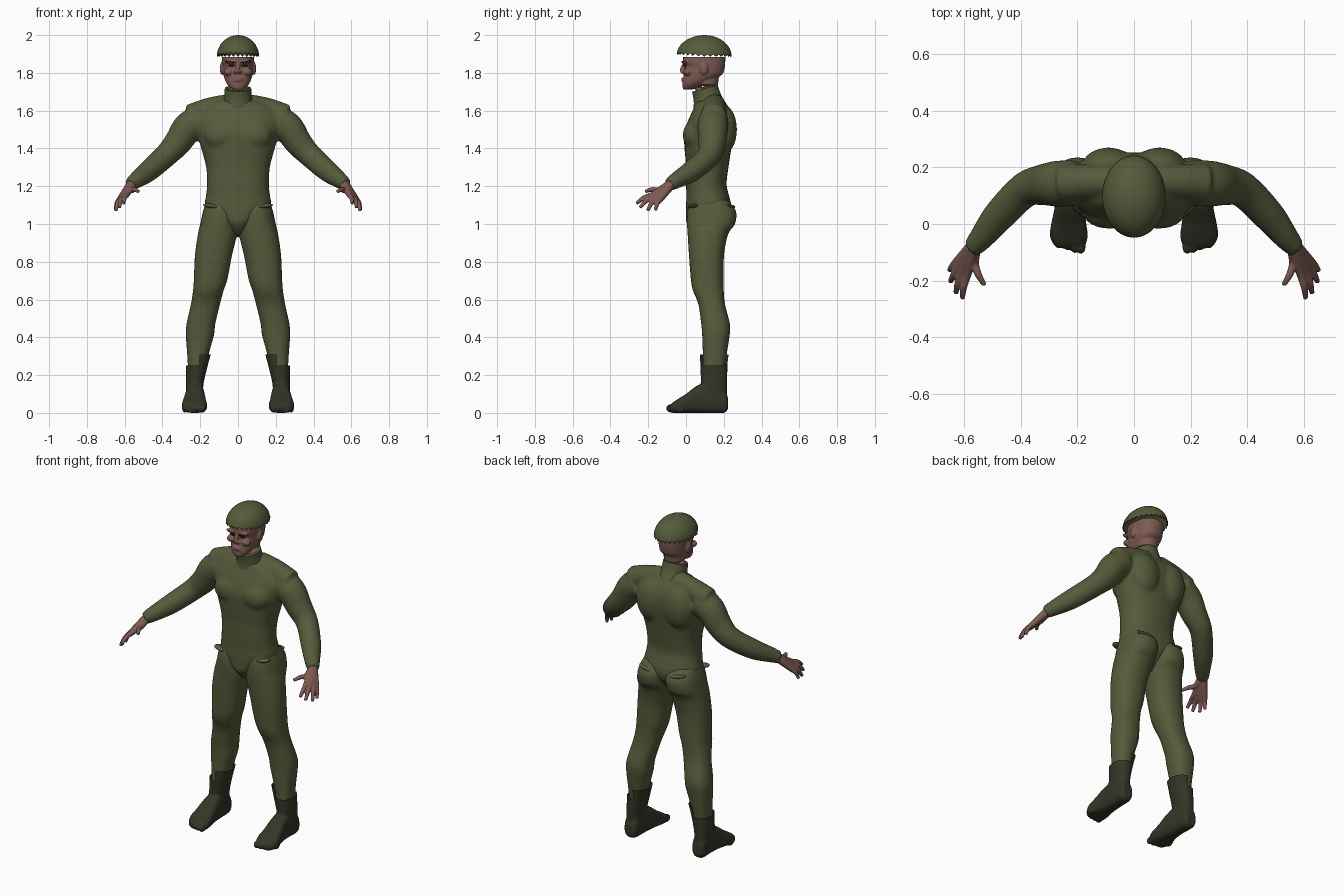
import bpy, bmesh, math
from mathutils import Vector, Matrix

if "Cube" in bpy.data.objects:
    bpy.data.objects.remove(bpy.data.objects["Cube"], do_unlink=True)


def material(name, rgb):
    mat = bpy.data.materials.new(name)
    mat.use_nodes = True
    mat.diffuse_color = (*rgb, 1)
    bsdf = next(n for n in mat.node_tree.nodes if n.type == 'BSDF_PRINCIPLED')
    bsdf.inputs["Base Color"].default_value = (*rgb, 1)
    bsdf.inputs["Roughness"].default_value = 0.8
    return mat


GREEN = material("olive green", (0.09, 0.105, 0.043))
LEATHER = material("dark boot green", (0.034, 0.036, 0.02))
SKIN = material("brown skin", (0.21, 0.105, 0.085))
DARK = material("dark brown", (0.03, 0.016, 0.012))


def spline(rows, steps=5):
    """Smooth interpolation through rows of numbers."""
    out = []
    for i in range(len(rows) - 1):
        quad = [rows[max(0, min(len(rows) - 1, i + k))] for k in (-1, 0, 1, 2)]
        for s in range(steps):
            t = s / steps
            out.append([0.5 * (2 * b + (c - a) * t + (2 * a - 5 * b + 4 * c - d) * t * t
                               + (3 * b - a - 3 * c + d) * t ** 3)
                        for a, b, c, d in zip(*quad)])
    return out + [list(rows[-1])]


def skin_rings(bm, rings):
    loops = [[bm.verts.new(p) for p in ring] for ring in rings]
    n = len(loops[0])
    for low, high in zip(loops, loops[1:]):
        for i in range(n):
            j = (i + 1) % n
            bm.faces.new((low[i], low[j], high[j], high[i]))
    bm.faces.new(loops[0][::-1])
    bm.faces.new(loops[-1])


def circle(n=28):
    return [(math.cos(math.tau * i / n), math.sin(math.tau * i / n)) for i in range(n)]


def slabs(bm, rows, along='z', power=2.3):
    """Loft of rounded sections: position, x from, x to, depth from, depth to."""
    def bulge(v):
        return math.copysign(abs(v) ** (2 / power), v)
    rings = []
    for t, x0, x1, d0, d1 in spline(rows):
        ring = []
        for c, s in circle():
            x = (x0 + x1) / 2 + (x1 - x0) / 2 * bulge(c)
            d = (d0 + d1) / 2 + (d1 - d0) / 2 * bulge(s)
            ring.append((x, d, t) if along == 'z' else (x, t, d))
        rings.append(ring)
    skin_rings(bm, rings)


def tube(bm, rows):
    """Round limb through x, y, z, radius."""
    rows = spline(rows)
    pts = [Vector(r[:3]) for r in rows]
    rings = []
    for i, p in enumerate(pts):
        tangent = pts[min(i + 1, len(pts) - 1)] - pts[max(i - 1, 0)]
        turn = tangent.to_track_quat('Z', 'Y')
        rings.append([p + turn @ Vector((c, s, 0)) * rows[i][3] for c, s in circle(20)])
    skin_rings(bm, rings)


def blob(bm, centre, size, tilt=0):
    m = Matrix.Translation(centre) @ Matrix.Rotation(tilt, 4, 'Y') @ Matrix.Diagonal((*size, 1))
    bmesh.ops.create_uvsphere(bm, u_segments=24, v_segments=14, radius=1, matrix=m)


def mirror(bm):
    copy = bmesh.ops.duplicate(bm, geom=bm.verts[:] + bm.edges[:] + bm.faces[:])["geom"]
    for v in copy:
        if isinstance(v, bmesh.types.BMVert):
            v.co.x *= -1


def finish(bm, name, mat, voxel=0, smooth=0, flip=False):
    """Turn the parts into one object, fused into a single skin if asked."""
    if flip:
        bmesh.ops.scale(bm, vec=(-1, 1, 1), verts=bm.verts)
    bmesh.ops.recalc_face_normals(bm, faces=bm.faces)
    mesh = bpy.data.meshes.new(name)
    bm.to_mesh(mesh)
    bm.free()
    obj = bpy.data.objects.new(name, mesh)
    bpy.context.collection.objects.link(obj)
    bpy.ops.object.select_all(action='DESELECT')
    obj.select_set(True)
    bpy.context.view_layer.objects.active = obj
    if voxel:
        mod = obj.modifiers.new("fuse", 'REMESH')
        mod.mode, mod.voxel_size = 'VOXEL', voxel
        bpy.ops.object.modifier_apply(modifier=mod.name)
    if smooth:
        mod = obj.modifiers.new("soften", 'SMOOTH')
        mod.factor, mod.iterations = 0.5, smooth
        bpy.ops.object.modifier_apply(modifier=mod.name)
    obj.data.materials.clear()
    obj.data.materials.append(mat)
    bpy.ops.object.shade_smooth_by_angle(angle=math.radians(50))
    return obj


# Jacket: arms and muscles mirrored, then the trunk
bm = bmesh.new()
tube(bm, [(.2, .145, 1.55, .08), (.265, .142, 1.51, .082), (.32, .138, 1.43, .073),
          (.385, .12, 1.36, .063), (.475, .03, 1.28, .057), (.535, -.045, 1.235, .045),
          (.572, -.088, 1.208, .035)])
tube(bm, [(.04, .15, 1.63, .06), (.15, .15, 1.61, .06), (.25, .145, 1.565, .07)])
blob(bm, (.085, .038, 1.47), (.095, .055, .075))
blob(bm, (.09, .2, 1.5), (.095, .07, .13))
mirror(bm)
trunk = [(.94, .02, .05, .15), (1, .07, .004, .2), (1.05, .125, 0, .235), (1.1, .174, 0, .24),
         (1.15, .17, .002, .228), (1.21, .164, 0, .215), (1.3, .169, 0, .225),
         (1.4, .195, -.008, .24), (1.48, .215, -.01, .25), (1.55, .225, .012, .25),
         (1.61, .19, .04, .23), (1.65, .12, .055, .2)]
slabs(bm, [(z, -w, w, f, b) for z, w, f, b in trunk])
finish(bm, "jacket", GREEN, .01, 6)

# Standing collar, tilted forward
bm = bmesh.new()
tube(bm, [(0, .132, 1.59, .1), (0, .115, 1.66, .076), (0, .1, 1.718, .07)])
finish(bm, "collar", GREEN)

# Trousers
bm = bmesh.new()
slabs(bm, [(1.13, .02, .165, .03, .215), (1.07, 0, .185, .008, .265), (1, 0, .2, .005, .26),
           (.95, .003, .212, .008, .225), (.84, .03, .228, .015, .202), (.71, .055, .234, .025, .2),
           (.65, .075, .238, .035, .2), (.575, .095, .25, .065, .207), (.47, .12, .273, .08, .233),
           (.415, .126, .277, .085, .232), (.335, .148, .271, .088, .22),
           (.25, .168, .266, .09, .208), (.2, .185, .265, .09, .205)])
mirror(bm)
finish(bm, "trousers", GREEN, .01, 5)

# Pocket flaps on hips and seat
for side, word in ((1, "left"), (-1, "right")):
    for label, spot, size in (("front", (.14, .04, 1.095), (.045, .03, .012)),
                              ("back", (.1, .225, 1.09), (.055, .035, .012))):
        bm = bmesh.new()
        blob(bm, spot, size, -.15)
        finish(bm, f"{word}_{label}_pocket", GREEN, flip=side < 0)

# Boots with toes and a stepped top edge
for side, word in ((1, "left"), (-1, "right")):
    bm = bmesh.new()
    slabs(bm, [(.08, .182, .275, .06, .215), (.15, .183, .276, .078, .218),
               (.25, .16, .276, .075, .22), (.34, .136, .28, .072, .23)])
    slabs(bm, [(.222, .2, .26, .02, .08), (.2, .188, .272, 0, .13), (.12, .18, .275, 0, .16),
               (.06, .175, .28, 0, .145), (0, .168, .292, 0, .1), (-.04, .163, .297, 0, .075),
               (-.07, .17, .285, 0, .055), (-.085, .185, .27, .005, .04)], along='y', power=2.8)
    for i in range(5):
        wide = .017 if i == 0 else .013
        blob(bm, (.187 + .024 * i, -.078 + .003 * i * i, .024), (wide, .028, .023))
    boot = finish(bm, f"{word}_boot", LEATHER, .006, 3, side < 0)
    bm = bmesh.new()
    bm.from_mesh(boot.data)
    for co, no in (((0, 0, .25), (0, 0, 1)), ((0, 0, .31), (0, 0, 1)), ((side * .205, 0, 0), (1, 0, 0))):
        bmesh.ops.bisect_plane(bm, geom=bm.verts[:] + bm.edges[:] + bm.faces[:],
                               plane_co=co, plane_no=no)
    spare = []
    for f in bm.faces:
        c = f.calc_center_median()
        if c.z > .31 or (c.z > .25 and abs(c.x) > .205):
            spare.append(f)
    bmesh.ops.delete(bm, geom=spare, context='FACES')
    bm.to_mesh(boot.data)
    bm.free()

# Hands: each finger runs from the wrist over its knuckle to its tip
WRIST = Vector((.562, -.075, 1.215))
FINGERS = [((.562, -.135, 1.18), (.527, -.215, 1.172)), ((.588, -.175, 1.157), (.605, -.262, 1.108)),
           ((.606, -.17, 1.146), (.628, -.243, 1.086)), ((.618, -.153, 1.138), (.647, -.203, 1.07)),
           ((.624, -.133, 1.134), (.65, -.162, 1.072))]
for side, word in ((1, "left"), (-1, "right")):
    bm = bmesh.new()
    for knuckle, tip in FINGERS:
        middle = (Vector(knuckle) + Vector(tip)) / 2 + Vector((.004, -.004, .007))
        tube(bm, [(*WRIST, .026), (*knuckle, .016), (*middle, .0125), (*tip, .009)])
    finish(bm, f"{word}_hand", SKIN, .0045, 3, side < 0)

# Head: paired features mirrored, then skull, neck, nose and mouth
bm = bmesh.new()
blob(bm, (.086, .095, 1.823), (.01, .022, .034))
blob(bm, (.038, -.006, 1.856), (.036, .017, .009), -.15)
blob(bm, (.05, .008, 1.805), (.026, .024, .02))
blob(bm, (.013, -.018, 1.803), (.009, .012, .008))
mirror(bm)
skull = [(1.711, .024, -.014, .03), (1.725, .044, -.018, .07), (1.75, .063, -.018, .12),
         (1.79, .077, -.012, .19), (1.83, .081, -.006, .205), (1.86, .085, -.016, .208),
         (1.9, .085, -.012, .208), (1.93, .075, .01, .19)]
slabs(bm, [(z, -w, w, f, b) for z, w, f, b in skull])
tube(bm, [(0, .125, 1.62, .06), (0, .11, 1.72, .06), (0, .115, 1.8, .062)])
tube(bm, [(0, -.008, 1.85, .009), (0, -.018, 1.825, .011), (0, -.022, 1.804, .013)])
for z in (1.77, 1.759):
    blob(bm, (0, -.014, z), (.027, .013, .005))
head = finish(bm, "head", SKIN, .0045, 3)
bm = bmesh.new()
bm.from_mesh(head.data)
bmesh.ops.bisect_plane(bm, geom=bm.verts[:] + bm.edges[:] + bm.faces[:], plane_co=(0, 0, 1.885),
                       plane_no=(0, 0, 1), clear_outer=True)
bmesh.ops.holes_fill(bm, edges=[e for e in bm.edges if e.is_boundary])
bm.to_mesh(head.data)
bm.free()

# Eyes and eyebrows
bm = bmesh.new()
blob(bm, (.036, -.006, 1.838), (.015, .008, .005))
blob(bm, (.038, -.016, 1.858), (.028, .009, .004), -.15)
mirror(bm)
finish(bm, "eyes_and_brows", DARK)

# Helmet: half dome with a toothed rim
bm = bmesh.new()
bmesh.ops.create_uvsphere(bm, u_segments=56, v_segments=24, radius=1)
bmesh.ops.delete(bm, geom=[v for v in bm.verts if v.co.z < -.01], context='VERTS')
for v in bm.verts:
    x, y, z = v.co
    tooth = round(math.atan2(y, x) / math.tau * 56) % 2 if z < .01 else 0
    lift = .012 * tooth + .012 * max(0, -y) * (1 - z)
    v.co = (.112 * x, .097 + .145 * y, 1.886 + .114 * z + lift)
helmet = finish(bm, "helmet", GREEN)
shell = helmet.modifiers.new("shell", 'SOLIDIFY')
shell.thickness, shell.offset = .005, -1
